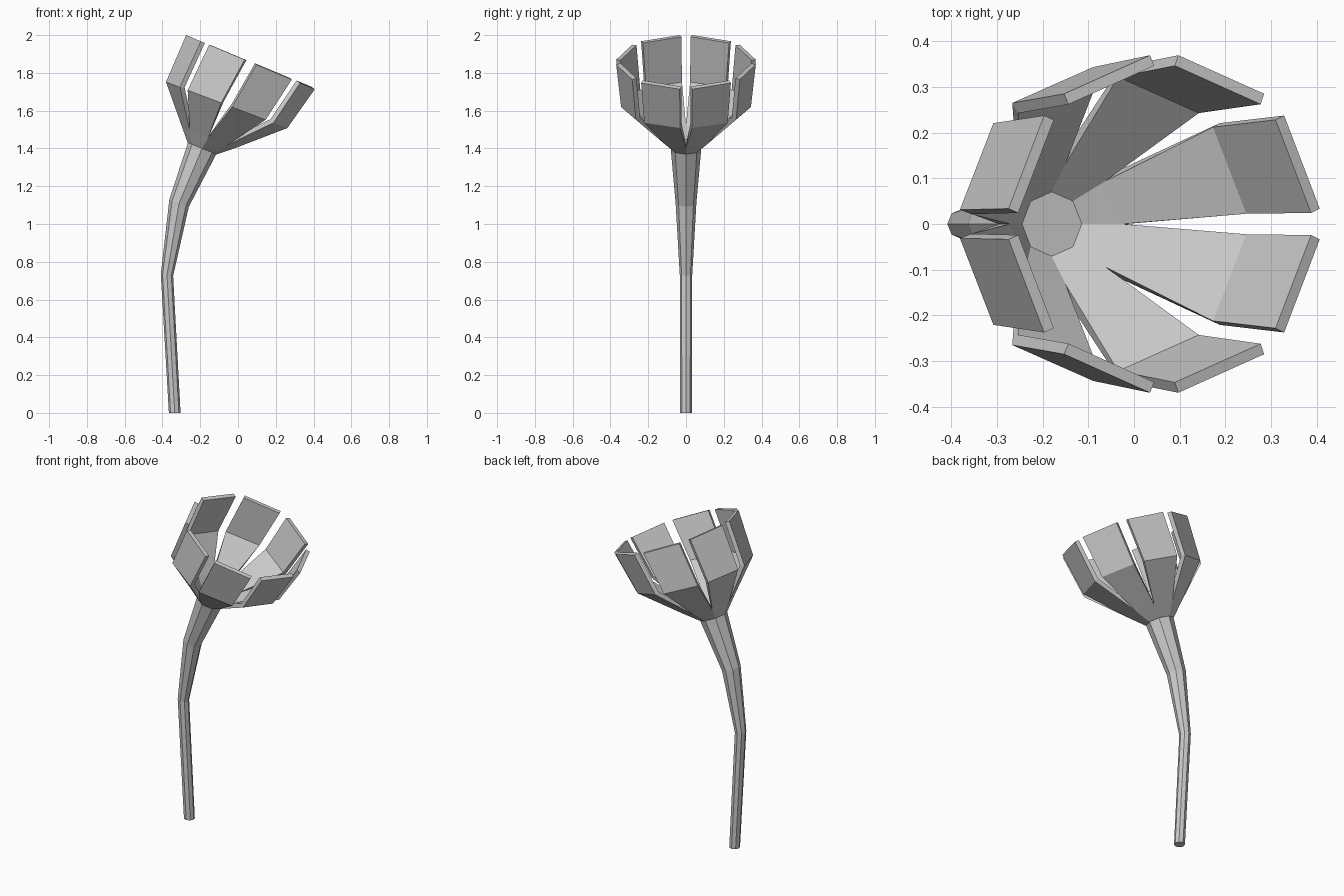
import bpy, bmesh
from math import sin, cos, radians
from mathutils import Vector

if "Cube" in bpy.data.objects:
    bpy.data.objects.remove(bpy.data.objects["Cube"])

N = 8  # sides of the stem and number of petals


def point(level, deg):
    """Point on a ring (x, z, radius, tilt) leaning towards +x."""
    x, z, r, tilt = level
    a, t = radians(deg), radians(tilt)
    return Vector((x + r * cos(a) * cos(t), r * sin(a), z - r * cos(a) * sin(t)))


def ring(bm, level):
    return [bm.verts.new(point(level, 360 / N * i)) for i in range(N)]


def bridge(bm, low, high):
    for i in range(N):
        j = (i + 1) % N
        bm.faces.new((low[i], low[j], high[j], high[i]))


def finish(bm, name):
    mesh = bpy.data.meshes.new(name)
    bm.to_mesh(mesh)
    bm.free()
    obj = bpy.data.objects.new(name, mesh)
    bpy.context.collection.objects.link(obj)
    return obj


# Bent stem, flaring towards the flower
STEM = [(-0.335, 0.0, 0.031, 0), (-0.376, 0.73, 0.033, 8),
        (-0.312, 1.11, 0.055, 20), (-0.19, 1.40, 0.081, 22)]
bm = bmesh.new()
rings = [ring(bm, s) for s in STEM]
for low, high in zip(rings, rings[1:]):
    bridge(bm, low, high)
bm.faces.new(rings[0][::-1])
bm.faces.new(rings[-1])
finish(bm, "stem")

# Flower head: shallow cup with eight folded petals growing from its rim
FLOOR = (-0.19, 1.40, 0.083, 22)
RIM = (-0.157, 1.457, 0.15, 22)
FOLD = (-0.06, 1.63, 0.345, 20.8)
TIP = (0.066, 1.857, 0.371, 22.8)
GAP = 5.2
bm = bmesh.new()
floor, rim = ring(bm, FLOOR), ring(bm, RIM)
bm.faces.new(floor[::-1])
bridge(bm, floor, rim)
for i in range(N):
    a, b = 45 * i + GAP, 45 * (i + 1) - GAP
    f0, f1, t0, t1 = [bm.verts.new(point(lv, d)) for lv in (FOLD, TIP) for d in (a, b)]
    bm.faces.new((rim[i], rim[(i + 1) % N], f1, f0))
    bm.faces.new((f0, f1, t1, t0))
flower = finish(bm, "flower_head")
mod = flower.modifiers.new("thickness", 'SOLIDIFY')
mod.thickness = 0.025
mod.offset = -1
mod.use_even_offset = True
